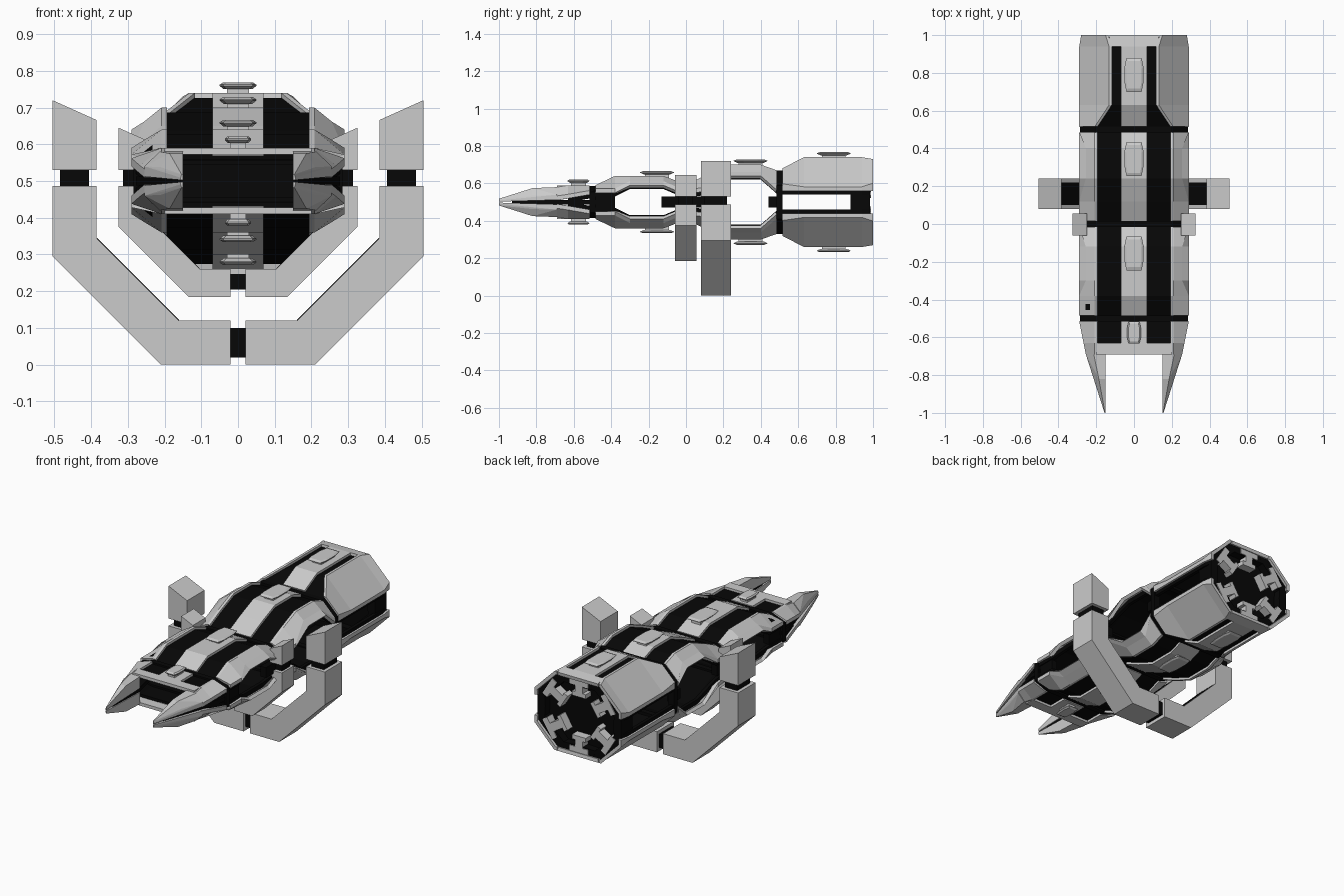
import bpy, bmesh, math
from mathutils import Matrix

if "Cube" in bpy.data.objects:
    bpy.data.objects.remove(bpy.data.objects["Cube"])

black = bpy.data.materials.new("black")
black.diffuse_color = (0.002, 0.002, 0.002, 1)
black.use_nodes = True
black.node_tree.nodes["Principled BSDF"].inputs["Base Color"].default_value = black.diffuse_color


def finish(name, bm, mat=None, mx=False, mz=False, thick=0, z0=0.5):
    me = bpy.data.meshes.new(name)
    bm.to_mesh(me)
    bm.free()
    ob = bpy.data.objects.new(name, me)
    bpy.context.collection.objects.link(ob)
    ob.location.z = z0
    if mat:
        me.materials.append(mat)
    if thick:
        m = ob.modifiers.new("shell", 'SOLIDIFY')
        m.thickness = thick
        m.offset = -1
    if mx or mz:
        m = ob.modifiers.new("mirror", 'MIRROR')
        m.use_axis = (mx, False, mz)
        m.use_mirror_merge = False
    return ob


def loft(name, sections, mat=None, mx=True, thick=.02):
    # open strip through (y, [(x, z), ...]) sections, thickened inward, mirrored below
    bm = bmesh.new()
    rows = [[bm.verts.new((x, y, z)) for x, z in p] for y, p in sections]
    for a, b in zip(rows, rows[1:]):
        for j in range(len(a) - 1):
            bm.faces.new((a[j], a[j + 1], b[j + 1], b[j]))
    return finish(name, bm, mat, mx, True, thick)


def hull(name, pts, mat=None, mx=False, mz=False, z0=0.5):
    bm = bmesh.new()
    vs = [bm.verts.new(p) for p in pts]
    r = bmesh.ops.convex_hull(bm, input=vs)
    junk = {g for g in r["geom_interior"] + r["geom_unused"] if isinstance(g, bmesh.types.BMVert)}
    bmesh.ops.delete(bm, geom=list(junk), context='VERTS')
    bmesh.ops.dissolve_limit(bm, angle_limit=0.01, verts=bm.verts[:], edges=bm.edges[:])
    return finish(name, bm, mat, mx, mz, 0, z0)


def box(name, x, y, z, mat=None, mx=False, mz=False, z0=0):
    return hull(name, [(a, b, c) for a in x for b in y for c in z], mat, mx, mz, z0)


def prism(name, outline, y, mat=None):
    # outline in x-z extruded along y, mirrored in x
    bm = bmesh.new()
    f = bm.faces.new([bm.verts.new((x, y[0], z)) for x, z in outline])
    r = bmesh.ops.extrude_face_region(bm, geom=[f])
    bmesh.ops.translate(bm, vec=(0, y[1] - y[0], 0),
                        verts=[g for g in r["geom"] if isinstance(g, bmesh.types.BMVert)])
    bmesh.ops.recalc_face_normals(bm, faces=bm.faces[:])
    return finish(name, bm, mat, True, False, 0, 0)


def profile(y, h, e):
    # hull rule: flat edge, shoulder and flared lip from top height h and lip height e
    w = min(.29, .255 + (y + .69) * .2) - (.01 if y > .99 else 0)
    flat = .208 - max(0, h - .2) * 1.9
    shoulder = max(e + .022, h - w + flat)
    return flat, w, (w - .035 if e > .08 else w), shoulder


# Hull stations per segment: y, top height, lip height
segments = {
    "nose": [(-.69, .08, .01), (-.63, .09, .02), (-.515, .09, .04)],
    "fore": [(-.485, .09, .05), (-.38, .14, .05), (-.3, .14, .09), (-.12, .14, .09), (-.015, .1, .045)],
    "mid": [(.015, .1, .045), (.12, .15, .06), (.24, .2, .14), (.4, .2, .14), (.485, .17, .065)],
    "rear": [(.515, .18, .06), (.63, .24, .06), (.94, .24, .06), (1, .23, .06)],
}

shell = []
for name, stations in segments.items():
    side = []
    for y, h, e in stations:
        flat, w, waist, s = profile(y, h, e)
        side.append((y, [(flat - .015, h), (flat, h), (waist, s), (w, e)]))
        lip = max(0, e - .02) if y < .1 else e - .02
        half = [(flat - .01, h - .014), (waist - .012, s - .01), (waist - .012, lip)]
        shell.append((min(y, .985), [(-x, z) for x, z in half[::-1]] + half))
    # side armour plates and central spine plates
    loft(name + "_side_plate", side)
    loft(name + "_spine_plate", [(y, [(-.07, h), (.07, h)]) for y, h, e in stations if y > -.65], None, False)
# black inner shell under all the plates
loft("inner_shell", shell[1:], black, False)

# Black bands and side blocks at the segment joints
for name, y, h, y0, y1 in (("fore", -.5, .085, -.5, -.38), ("mid", 0, .095, -.13, .1), ("rear", .5, .17, .44, .51)):
    p = [(0, h), (.2, h), (.285, h - .08 if h > .1 else .055), (.285, 0)]
    loft(name + "_joint_band", [(y - .016, p), (y + .016, p)], black, True, .04)
    box(name + "_joint_block", (.235, .272), (y0, y1), (-.03, .03), black, True, False, .5)

# Nose: crossbar, prongs and the black slit filling
box("nose_crossbar", (-.2, .2), (-.69, -.63), (.072, .09), None, False, True, .5)
prong = []
for y, outer, top in ((-.69, .255, .08), (-.82, .21, .075), (-1, .156, .018)):
    z = top * .15
    prong += [(.15, y, z), (.15, y, top), (.4 * .15 + .6 * outer, y, top), (outer, y, top * .5), (outer, y, z)]
hull("nose_prong", prong, None, True, True)
hull("nose_slit_core", [(x, y, z) for z in (-.012, .012) for x, y in
                        ((.155, -.93), (.165, -.93), (.155, -.69), (.278, -.55), (.2, -.48), (.278, -.48))],
     black, True)

# Spine pads, above and below: thin lid on a narrower foot
for i, (y, z, l, w) in enumerate(((-.575, .103, .058, .036), (-.155, .148, .09, .05),
                                  (.345, .21, .09, .05), (.79, .25, .09, .05))):
    pts = [(sx * a * k, y + sy * c * k, z + dz)
           for k, dz in ((.78, 0), (1, .009), (1, .012), (.82, .018))
           for sx in (-1, 1) for sy in (-1, 1) for a, c in ((w * .8, l), (w, l * .45))]
    hull("spine_pad_%d" % i, pts, None, False, True)
    box("spine_pad_foot_%d" % i, (-w * .6, w * .6), (y - l * .7, y + l * .7), (z - .03, z + .005),
        None, False, True, .5)

# Rear: black collar, bulkhead, rim and clamp brackets
ring = [(0, .222), (.12, .222), (.27, .075), (.27, 0)]
loft("rear_collar", [(.88, ring), (.985, ring)], black, True, .05)
hull("rear_bulkhead", [(a * x, y, b * z) for a in (-1, 1) for b in (-1, 1)
                       for x, z in ring[1:3] for y in (.92, .94)], black)
loft("rear_rim", [(y, [(-.13, h), (.13, h)]) for y, h in ((.94, .24), (1, .23))], None, False)
for i, deg in enumerate((90, 32, -32, -90, -148, 148)):
    reach = .215 if abs(deg) == 90 else .24
    for part, x, hw in (("arm", (.13, reach), .024), ("foot", (.115, .14), .045),
                        ("root", (reach - .035, reach), .06)):
        ob = box("rear_clamp_%s_%d" % (part, i), x, (.935, .99), (-hw, hw), None, False, False, .5)
        ob.data.transform(Matrix.Rotation(-math.radians(deg), 4, 'Y'))


# Cradle rings: half width r, keel corner k, base z, thickness t, tip height
def cradle(name, r, k, base, t, tip, y):
    g, i, c = .02, r - t, t * math.tan(math.pi / 8)
    knee = base + r - k
    prism(name + "_arm", [(g, base), (k, base), (r, knee), (r, .487), (i, .487), (i, knee + c),
                          (k - c, base + t), (g, base + t)], y)
    prism(name + "_tip", [(i, .53), (r, .53), (r, tip), (i, tip - t * .45)], y)
    inner = (y[0] + .02, y[1] - .02)
    mid = r - t / 2
    box(name + "_joint", (mid - t / 3, mid + t / 3), inner, (.48, .54), black, True)
    box(name + "_keel_joint", (-g, g), inner, (base + .02, base + t * .83), black)
    # black lining along the slanted inside face
    n = .0015
    prism(name + "_lining", [(i - n, knee + c - .01), (i - n, knee + c), (k - c, base + t + n),
                             (k - c + n, base + t)], inner, black)


cradle("large_ring", .505, .21, 0, .12, .72, (.08, .24))
cradle("small_ring", .325, .135, .185, .075, .645, (-.06, .055))
box("small_ring_keel_stem", (-.02, .02), (-.04, .035), (.245, .262))
